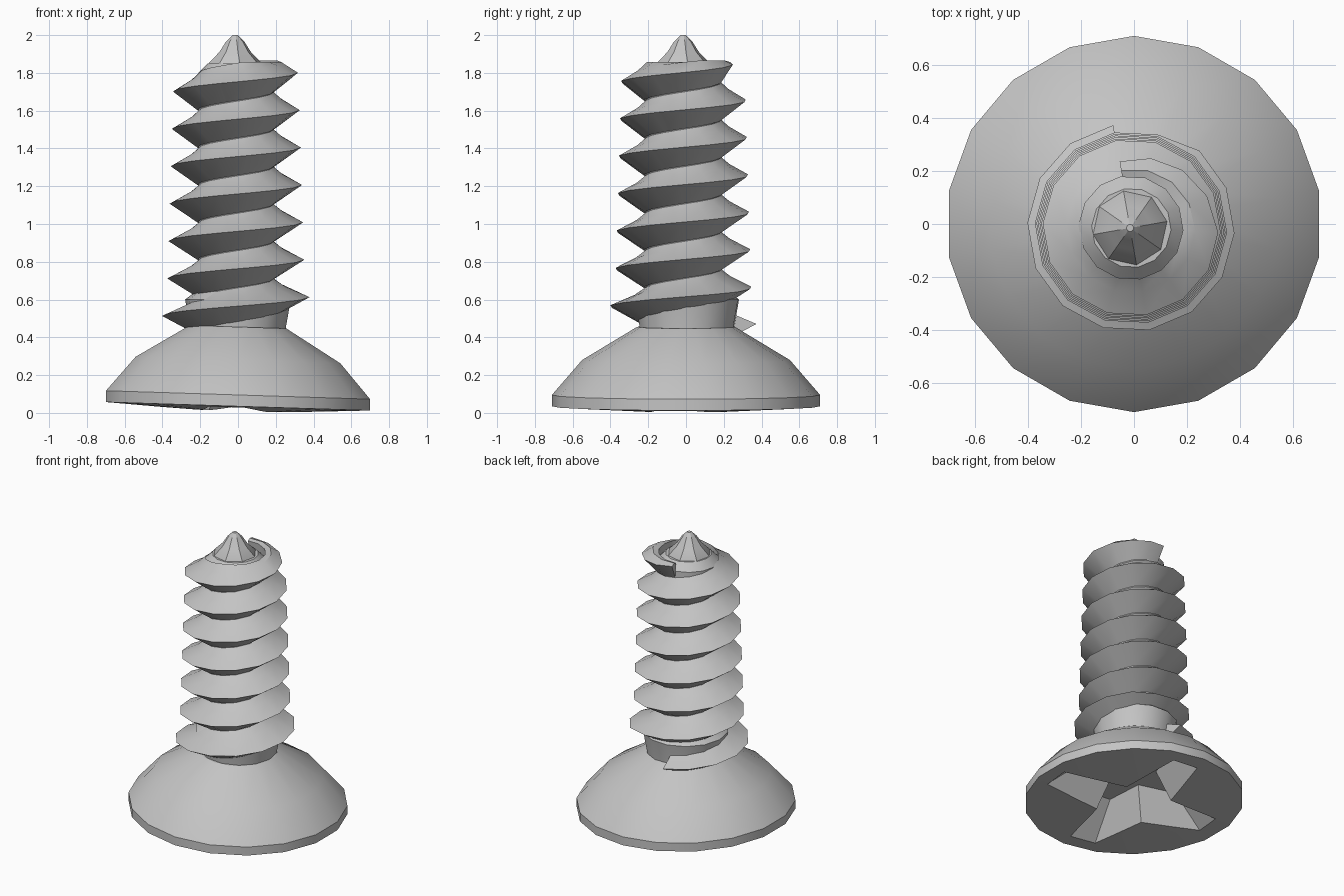
import bpy, bmesh
from math import radians, cos, sin, tau

if "Cube" in bpy.data.objects:
    bpy.data.objects.remove(bpy.data.objects["Cube"], do_unlink=True)

steel = bpy.data.materials.new("grey_steel")
steel.use_nodes = True
grey = (0.55, 0.55, 0.55, 1)
steel.diffuse_color = grey
steel.node_tree.nodes["Principled BSDF"].inputs["Base Color"].default_value = grey


def skin(name, rings):
    """Closed mesh through a row of equal rings, capped at both ends."""
    bm = bmesh.new()
    rows = [[bm.verts.new(p) for p in ring] for ring in rings]
    n = len(rows[0])
    for a, b in zip(rows, rows[1:]):
        for i in range(n):
            j = (i + 1) % n
            bm.faces.new((a[i], a[j], b[j], b[i]))
    bm.faces.new(rows[0])
    bm.faces.new(rows[-1])
    bmesh.ops.recalc_face_normals(bm, faces=bm.faces)
    mesh = bpy.data.meshes.new(name)
    bm.to_mesh(mesh)
    bm.free()
    mesh.materials.append(steel)
    obj = bpy.data.objects.new(name, mesh)
    bpy.context.collection.objects.link(obj)
    return obj


def lathe(name, profile, sides, phase, cx=0, cy=0, tilt=0):
    """Rings of (radius, height), sheared along x by tilt."""
    rings = []
    for r, z in profile:
        ring = []
        for i in range(sides):
            a = radians(phase) + tau * i / sides
            x, y = cx + r * cos(a), cy + r * sin(a)
            ring.append((x, y, z - tilt * x))
        rings.append(ring)
    return skin(name, rings)


def smooth(obj):
    bpy.ops.object.select_all(action="DESELECT")
    obj.select_set(True)
    bpy.context.view_layer.objects.active = obj
    bpy.ops.object.shade_smooth_by_angle(angle=radians(30))


# Countersunk head, slightly skewed
head = lathe("head", [(0.25, 0.01), (0.71, 0.035), (0.71, 0.095),
                      (0.55, 0.28), (0.26, 0.455)], 18, 90, tilt=0.032)

# Tapered cross recess cut into the underside of the head
cross = []
for k in range(4):
    for r, a in ((0.24, -45), (0.61, -9), (0.61, 9)):
        t = radians(a + 90 * k - 6)
        cross.append((r * cos(t), r * sin(t)))
cutter = skin("cross_recess_cutter",
              [[(x * s, y * s, z) for x, y in cross]
               for s, z in ((1.08, -0.05), (1, 0.02), (0.6, 0.24))])
cutter.hide_render = True
cutter.hide_viewport = True
cut = head.modifiers.new("cross_recess", "BOOLEAN")
cut.operation = "DIFFERENCE"
cut.solver = "EXACT"
cut.object = cutter

# Shaft core and neck
SIDES, START, TURNS, PITCH = 14, 100, 7, 0.198
CX, CY = -0.01, -0.015
neck = lathe("neck", [(0.25, 0.40), (0.255, 0.46), (0.28, 0.60), (0.2, 0.66)],
             SIDES, START, 0, 0.005)
core = lathe("core", [(0.2, 0.42), (0.2, 1.80), (0.15, 1.85)],
             SIDES, START, CX, CY)

# Helical thread: V-shaped section swept upward
sections = []
for i in range(SIDES * TURNS + 1):
    turn = i / SIDES
    a = radians(START) + tau * turn
    z = 0.471 + PITCH * turn
    crest = 0.372 - 0.006 * turn
    if turn < 0.9:
        crest += 0.022
    if turn > 6.7:
        crest -= 0.25 * (turn - 6.7)
    root = 0.205
    mid = root + 0.3 * (crest - root)
    shape = [(root, z - 0.099), (crest, z),
             (mid, min(z + 0.055, 1.866)), (root - 0.01, min(z + 0.099, 1.858))]
    sections.append([(CX + r * cos(a), CY + r * sin(a), h) for r, h in shape])
thread = skin("thread", sections)

# Pointed tip
tip = lathe("tip", [(0.145, 1.84), (0.14, 1.855), (0.085, 1.91),
                    (0.05, 1.965), (0.014, 2.0)], 8, 10, -0.015, -0.015)

for part in (head, neck, core, thread, tip):
    smooth(part)
